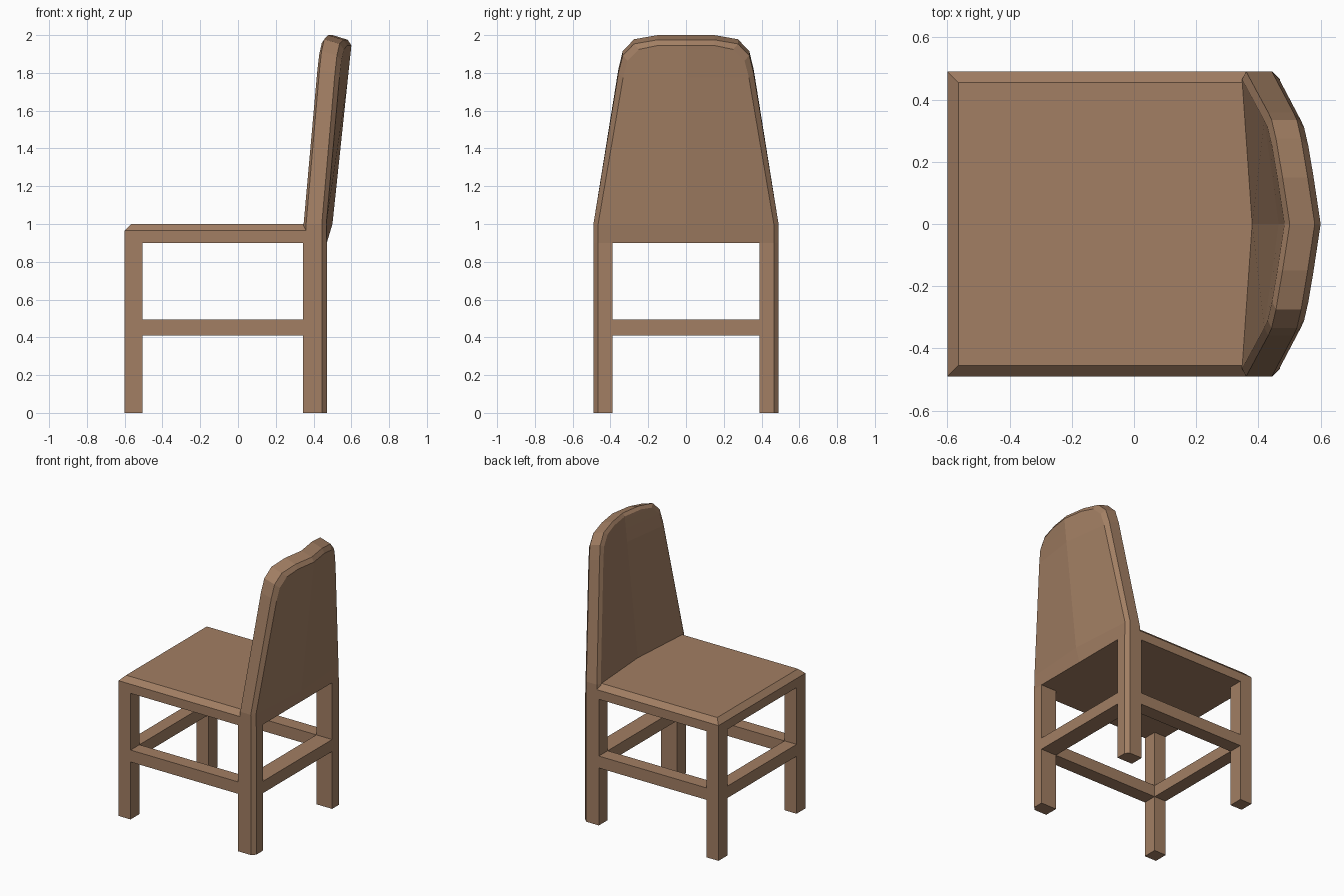
import bpy, bmesh

if "Cube" in bpy.data.objects:
    bpy.data.objects.remove(bpy.data.objects["Cube"])

wood = bpy.data.materials.new("wood")
wood.diffuse_color = (0.36, 0.21, 0.125, 1)
wood.use_nodes = True
wood.node_tree.nodes["Principled BSDF"].inputs["Base Color"].default_value = wood.diffuse_color


def make(name, bm):
    bmesh.ops.remove_doubles(bm, verts=bm.verts, dist=0.0005)
    bmesh.ops.recalc_face_normals(bm, faces=bm.faces)
    me = bpy.data.meshes.new(name)
    bm.to_mesh(me)
    bm.free()
    me.materials.append(wood)
    ob = bpy.data.objects.new(name, me)
    bpy.context.collection.objects.link(ob)
    return ob


def loft(name, rings):
    """Closed solid through rings of equal point count."""
    bm = bmesh.new()
    rows = [[bm.verts.new(p) for p in r] for r in rings]
    n = len(rows[0])
    for a, b in zip(rows, rows[1:]):
        for i in range(n):
            j = (i + 1) % n
            bm.faces.new((a[i], a[j], b[j], b[i]))
    bm.faces.new(rows[0])
    bm.faces.new(rows[-1])
    return make(name, bm)


def prism(name, outline, z0, z1):
    return loft(name, [[(x, y, z) for x, y in outline] for z in (z0, z1)])


def rect(x0, x1, y0, y1):
    return [(x0, y0), (x1, y0), (x1, y1), (x0, y1)]


# Seat: slab chamfered along the front and sides
loft("seat", [[(x, y, z) for x, y in rect(-0.6 + c, 0.38, -0.49 + c, 0.49 - c)]
              for z, c in ((0.9, 0), (0.965, 0), (1.0, 0.035))])

# Legs and side stretchers, mirrored left and right
rear_leg = [(0.345, 0.39), (0.47, 0.39), (0.47, 0.465), (0.445, 0.49), (0.345, 0.49)]
for s, side in ((1, "left"), (-1, "right")):
    def flip(pts):
        return [(x, s * y) for x, y in pts]
    prism("front_leg_" + side, flip(rect(-0.6, -0.505, 0.39, 0.49)), 0, 0.9)
    prism("rear_leg_" + side, flip(rear_leg), 0, 0.9)
    prism("side_stretcher_" + side, flip(rect(-0.505, 0.345, 0.39, 0.49)), 0.41, 0.495)

# Front and rear stretchers
prism("front_stretcher", rect(-0.6, -0.505, -0.39, 0.39), 0.41, 0.495)
prism("rear_stretcher", rect(0.345, 0.47, -0.39, 0.39), 0.41, 0.495)


# Backrest: leaning, creased at the middle, chamfered front and rear rims
def front_x(y, z):
    return 0.38 + 0.106 * (z - 1) - (0.07 + 0.085 * (z - 1)) * y


def section(y, z):
    t = min(1, z - 1)
    yi = max(0, y - 0.025 if y > 0.2 else y)
    zf, zo, zi = z - 0.02 * t, z - 0.025 * t, z - 0.055 * t
    return [(front_x(0, zf), 0, zf), (front_x(yi, zf), yi, zf),
            (front_x(y, z) + 0.015, y, z), (front_x(y, zo) + 0.098, y, zo),
            (front_x(yi, zi) + 0.12, yi, zi), (front_x(0, zi) + 0.12, 0, zi)]


rim = [(0.49, 1.0), (0.358, 1.82), (0.335, 1.915), (0.275, 1.978), (0.15, 2.0), (0, 2.0)]
base = [(0.345, 0, 0.9), (0.345, 0.465, 0.9), (0.36, 0.49, 0.9),
        (0.445, 0.49, 0.9), (0.47, 0.465, 0.9), (0.47, 0, 0.9)]
sections = [base] + [section(y, z) for y, z in rim]
bm = bmesh.new()
for s in (1, -1):
    rows = [[bm.verts.new((x, s * y, z)) for x, y, z in sec] for sec in sections]
    bm.faces.new(rows[0])
    for i in range(len(rows) - 1):
        # the closing strip at the top has no front or rear panel
        span = range(1, 4) if i == len(rows) - 2 else range(5)
        for k in span:
            bm.faces.new((rows[i][k], rows[i][k + 1], rows[i + 1][k + 1], rows[i + 1][k]))
bmesh.ops.delete(bm, geom=[v for v in bm.verts if not v.link_faces], context='VERTS')
make("backrest", bm)
